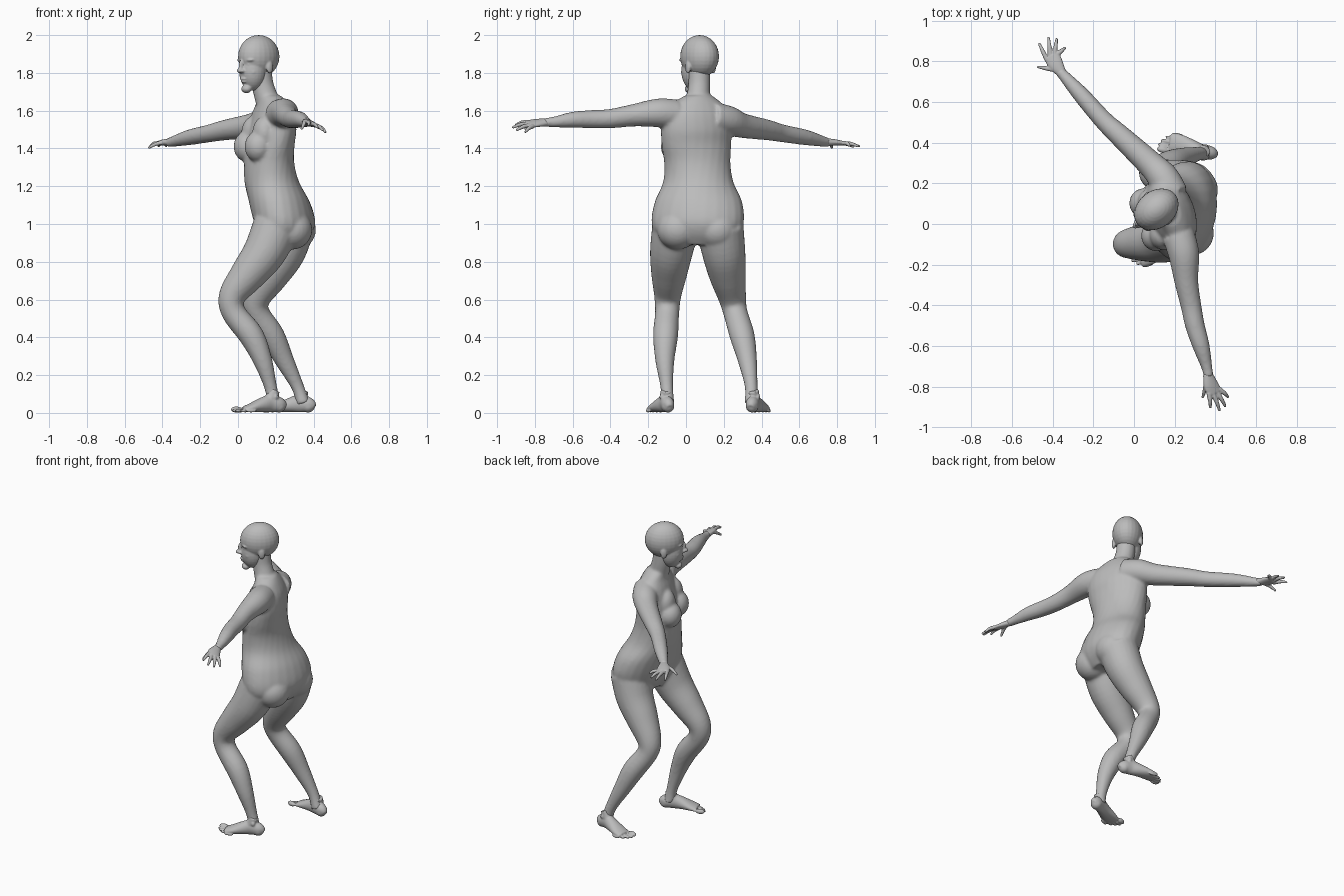
import bpy
import bmesh
import math
from mathutils import Vector, Matrix

cube = bpy.data.objects.get("Cube")
if cube:
    bpy.data.objects.remove(cube, do_unlink=True)

UP = Vector((0, 0, 1))
AHEAD = Vector((-1, 0, 0))

skin = bpy.data.materials.new("grey skin")
skin.use_nodes = True
skin.diffuse_color = (0.5, 0.5, 0.5, 1)
skin.node_tree.nodes["Principled BSDF"].inputs["Base Color"].default_value = (0.5, 0.5, 0.5, 1)


def facing(degrees):
    """Forward and left directions of a part turned about the vertical."""
    a = math.radians(degrees)
    return Vector((-math.cos(a), -math.sin(a), 0)), Vector((math.sin(a), -math.cos(a), 0))


def blend(rings, steps=5):
    """Smooth curve through the given rings."""
    out = []
    for i in range(len(rings) - 1):
        a, b, c, d = (rings[min(max(i + k, 0), len(rings) - 1)] for k in (-1, 0, 1, 2))
        for s in range(steps):
            t = s / steps
            out.append([q + 0.5 * t * (r - p + t * (2 * p - 5 * q + 4 * r - u + t * (3 * (q - r) + u - p)))
                        for p, q, r, u in zip(a, b, c, d)])
    return out + [list(rings[-1])]


def tube(bm, rings, ref=UP, sides=24):
    """Loft: x, y, z, half width, half depth and an optional heading for level rings."""
    rings = blend([r if len(r) > 4 else (*r, r[3]) for r in rings])
    centres = [Vector(r[:3]) for r in rings]
    loops = []
    for i, r in enumerate(rings):
        if len(r) == 6:
            deep, wide = facing(r[5])
        else:
            along = centres[min(i + 1, len(rings) - 1)] - centres[max(i - 1, 0)]
            wide = along.cross(ref).normalized()
            deep = wide.cross(along).normalized()
        loops.append([bm.verts.new(centres[i] + wide * r[3] * math.cos(a) + deep * r[4] * math.sin(a))
                      for a in (math.tau * k / sides for k in range(sides))])
    for lo, hi in zip(loops, loops[1:]):
        for k in range(sides):
            n = (k + 1) % sides
            bm.faces.new((lo[k], lo[n], hi[n], hi[k]))
    bm.faces.new(loops[0])
    bm.faces.new(loops[-1])


def ball(bm, centre, radii, heading=0):
    """Ellipsoid with radii ahead, sideways and up."""
    m = (Matrix.Translation(centre) @ Matrix.Rotation(math.radians(heading), 4, "Z")
         @ Matrix.Diagonal((*radii, 1)))
    bmesh.ops.create_uvsphere(bm, u_segments=24, v_segments=16, radius=1, matrix=m)


def finish(bm, name, voxel, smoothing):
    """Fuse the overlapping forms into one smooth skin."""
    bmesh.ops.recalc_face_normals(bm, faces=bm.faces)
    mesh = bpy.data.meshes.new(name)
    bm.to_mesh(mesh)
    bm.free()
    mesh.materials.append(skin)
    ob = bpy.data.objects.new(name, mesh)
    bpy.context.collection.objects.link(ob)
    fuse = ob.modifiers.new("fuse", "REMESH")
    fuse.mode = "VOXEL"
    fuse.voxel_size = voxel
    fuse.use_smooth_shade = True
    soft = ob.modifiers.new("soften", "SMOOTH")
    soft.factor = 0.5
    soft.iterations = smoothing
    return ob


# Torso, twisted between the hips and the shoulders
body = bmesh.new()
tube(body, [
    (.25, .06, .89, .14, .10, -10),
    (.25, .06, .95, .225, .14, -10),
    (.245, .062, 1.02, .248, .16, -10),
    (.218, .066, 1.12, .232, .16, -7),
    (.18, .065, 1.22, .187, .145, 0),
    (.165, .06, 1.32, .177, .132, 10),
    (.17, .055, 1.42, .19, .122, 18),
    (.18, .055, 1.50, .195, .118, 20),
    (.185, .055, 1.58, .185, .10, 20),
    (.18, .06, 1.64, .135, .075, 20),
    (.165, .065, 1.68, .075, .06, 25)])

# Breasts and buttocks
ahead, left = facing(20)
for side in (-1, 1):
    chest = Vector((.172, .055, 1.41)) + ahead * .1 + left * side * .085
    ball(body, chest, (.072, .075, .082), 20)
    ball(body, chest + Vector((.03, 0, .07)), (.06, .07, .09), 20)
    ball(body, (.298 - side * .01, .062 - side * .105, .97), (.105, .11, .105))

# Neck
tube(body, [(.175, .06, 1.6, .068), (.15, .065, 1.67, .062),
            (.13, .07, 1.74, .058), (.12, .07, 1.82, .058)], AHEAD)

# Arms
tube(body, [(.19, .14, 1.565, .08), (.145, .225, 1.548, .077), (.08, .295, 1.522, .066),
            (-.07, .435, 1.497, .054), (-.15, .51, 1.48, .047), (-.26, .635, 1.458, .041),
            (-.35, .735, 1.435, .027), (-.37, .757, 1.432, .025)])
tube(body, [(.22, -.06, 1.58, .08), (.245, -.15, 1.588, .076), (.257, -.28, 1.575, .059),
            (.28, -.4, 1.558, .051), (.3, -.5, 1.555, .048), (.33, -.6, 1.552, .042),
            (.357, -.7, 1.54, .028), (.367, -.75, 1.538, .024)])

# Legs
tube(body, [(.2, -.055, .98, .125), (.14, -.078, .85, .113), (.05, -.09, .73, .094),
            (-.03, -.097, .62, .072), (-.022, -.1, .53, .064), (.07, -.108, .41, .066),
            (.13, -.112, .28, .051), (.172, -.102, .14, .034), (.19, -.097, .05, .036)], AHEAD)
tube(body, [(.28, .18, .98, .125), (.24, .2, .85, .115), (.17, .22, .73, .098),
            (.1, .245, .61, .074), (.103, .262, .53, .064), (.18, .297, .41, .066),
            (.245, .325, .28, .051), (.315, .345, .14, .034), (.345, .345, .05, .036)], AHEAD)
finish(body, "body", .009, 6)

# Head with its features placed in its own turned frame
head = bmesh.new()
TURN = 38
ahead, left = facing(TURN)


def feature(forward, sideways, z, radii):
    ball(head, Vector((.11, .072, z)) + ahead * forward + left * sideways, radii, TURN)


feature(0, 0, 1.887, (.119, .092, .113))
feature(.04, 0, 1.81, (.074, .072, .105))
feature(.083, 0, 1.715, (.026, .03, .022))
feature(.118, 0, 1.835, (.014, .011, .035))
feature(.127, 0, 1.812, (.018, .015, .013))
feature(.105, 0, 1.768, (.013, .024, .007))
feature(.102, 0, 1.754, (.013, .02, .007))
for side in (-1, 1):
    feature(.085, side * .034, 1.868, (.025, .032, .01))
    feature(.078, side * .033, 1.845, (.025, .017, .012))
    feature(.064, side * .04, 1.805, (.03, .026, .026))
    feature(.117, side * .014, 1.81, (.012, .009, .009))
    feature(-.008, side * .085, 1.83, (.02, .011, .034))
finish(head, "head", .005, 3)


def make_hand(name, wrist, middle, knuckles, tips, normal):
    """Flat palm with a thumb and four fingers, thumb first."""
    bm = bmesh.new()
    wrist, middle, knuckles = Vector(wrist), Vector(middle), Vector(knuckles)
    normal = Vector(normal)
    across = (knuckles - wrist).cross(normal).normalized()
    if across.x > 0:
        across.negate()
    tube(bm, [(*wrist, .024, .02), (*middle, .038, .017), (*knuckles, .04, .013)], normal)
    for i, tip in enumerate(tips):
        tip = Vector(tip)
        base = wrist.lerp(middle, .6) + across * .02 if i == 0 else knuckles + across * (.031 - .0205 * (i - 1))
        if i:
            base -= (knuckles - wrist) * .08
        bend = base.lerp(tip, .55) + normal * .006
        tube(bm, [(*base, .012), (*bend, .0105), (*tip, .007)], normal, 12)
        ball(bm, tip, (.007, .007, .007))
    finish(bm, name, .004, 3)


make_hand("left_hand", (.362, -.735, 1.538), (.378, -.79, 1.535), (.397, -.83, 1.528),
          [(.338, -.85, 1.505), (.375, -.9, 1.525), (.42, -.915, 1.512),
           (.448, -.895, 1.498), (.462, -.85, 1.488)], (.4, 0, .9))
make_hand("right_hand", (-.355, .742, 1.434), (-.385, .785, 1.432), (-.405, .828, 1.427),
          [(-.47, .772, 1.405), (-.465, .885, 1.41), (-.42, .915, 1.412),
           (-.38, .908, 1.413), (-.34, .865, 1.415)], (0, 0, 1))


def make_foot(name, heel, heading, outer):
    """Foot from heel to toes; outer is the side of the little toe."""
    bm = bmesh.new()
    ahead, left = facing(heading)
    heel = Vector(heel)

    def spot(forward, sideways, z):
        return heel + ahead * forward + left * outer * sideways + UP * z

    tube(bm, [(*spot(f, s, z), w, z - .003) for f, s, z, w in (
        (.004, 0, .025, .018), (.03, 0, .042, .034), (.08, 0, .05, .035),
        (.13, .006, .042, .041), (.19, .01, .028, .049), (.235, .008, .018, .047))])
    ball(bm, spot(.035, 0, .036), (.036, .034, .034), heading)
    # Toes, big one first
    for i in range(5):
        size = .016 if i == 0 else .0115 - .0008 * i
        reach = .262 - .005 * i * i + .006 * i
        ball(bm, spot(reach, -.033 + .022 * i, size + .002), (.03, size, size), heading)
    # Ankle bones and instep
    for side in (-1, 1):
        ball(bm, spot(.06, side * .026, .085), (.014, .012, .016), heading)
    tube(bm, [(*spot(.06, 0, .12), .03), (*spot(.085, 0, .07), .032),
              (*spot(.14, .004, .042), .03)], AHEAD + UP * .5)
    finish(bm, name, .005, 3)


make_foot("left_foot", (.25, -.085, 0), 18, 1)
make_foot("right_foot", (.405, .343, 0), -12, -1)
